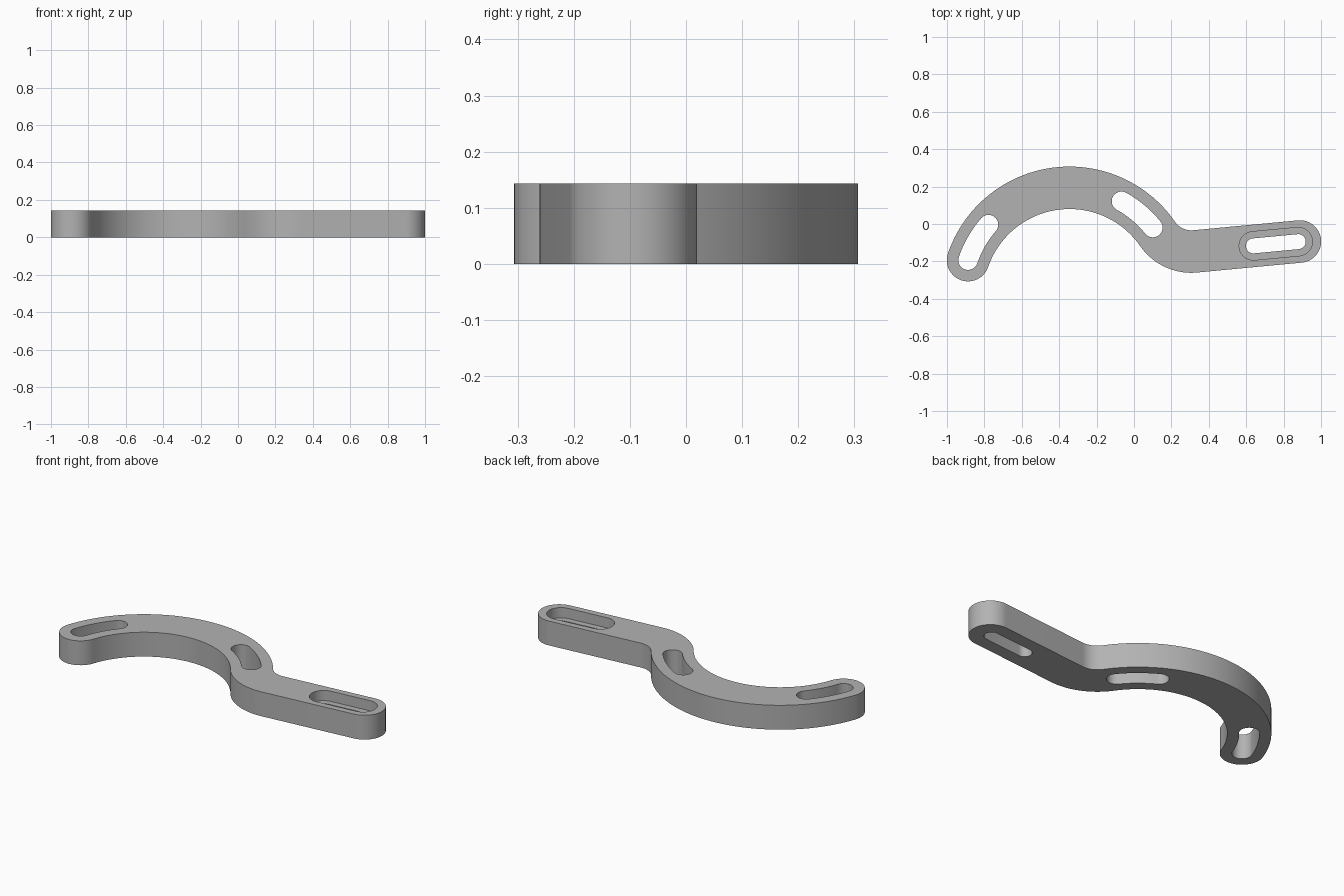
import bpy, bmesh, math
from mathutils import Vector

if "Cube" in bpy.data.objects:
    bpy.data.objects.remove(bpy.data.objects["Cube"])

HEIGHT = 0.143
HALF = 0.1135                      # half width of the arm
C = Vector((-0.345, -0.38))        # centre of the big arc
R = 0.5735                         # centreline radius of the big arc
TIP = Vector((0.887, -0.0935))     # centre of the straight end
SLOPE = math.radians(5.4)
D = Vector((math.cos(SLOPE), math.sin(SLOPE)))
N = Vector((-D.y, D.x))
BEND = 0.22                        # centreline radius of the reverse bend


def polar(c, r, a):
    return c + r * Vector((math.cos(a), math.sin(a)))


def arc(c, r, a0, a1, n):
    return [polar(c, r, a0 + (a1 - a0) * i / n) for i in range(n + 1)]


def prism(name, pts, z0, z1):
    """Extrude a closed outline between two heights."""
    clean = [p for i, p in enumerate(pts) if (p - pts[i - 1]).length > 1e-5]
    bm = bmesh.new()
    face = bm.faces.new([bm.verts.new((p.x, p.y, z0)) for p in clean])
    ext = bmesh.ops.extrude_face_region(bm, geom=[face])
    top = [v for v in ext["geom"] if isinstance(v, bmesh.types.BMVert)]
    bmesh.ops.translate(bm, verts=top, vec=(0, 0, z1 - z0))
    bmesh.ops.recalc_face_normals(bm, faces=bm.faces)
    me = bpy.data.meshes.new(name)
    bm.to_mesh(me)
    bm.free()
    ob = bpy.data.objects.new(name, me)
    bpy.context.collection.objects.link(ob)
    return ob


def arc_slot(a0, a1, r):
    """Slot following the big arc, from angle a0 down to a1."""
    return (arc(C, R + r, a0, a1, 16)
            + arc(polar(C, R, a1), r, a1, a1 - math.pi, 20)
            + arc(C, R - r, a1, a0, 16)
            + arc(polar(C, R, a0), r, a0 + math.pi, a0, 20))


def straight_slot(p, q, r):
    a = math.atan2(q.y - p.y, q.x - p.x)
    return (arc(q, r, a - math.pi / 2, a + math.pi / 2, 24)
            + arc(p, r, a + math.pi / 2, a + 1.5 * math.pi, 24))


# Reverse bend: tangent to both the big arc and the straight end
h = (C - TIP).dot(N)
k = -h + BEND
t = math.sqrt((R + BEND) ** 2 - k ** 2)
F = C + D * t + N * k
join = math.atan2(F.y - C.y, F.x - C.x)
a_join, a_end = join + math.pi, SLOPE + 1.5 * math.pi
left = math.radians(161)

# Arm outline, clockwise from the left end
outline = (arc(C, R + HALF, left, join, 72)
           + arc(F, BEND - HALF, a_join, a_end, 20)
           + arc(TIP, HALF, SLOPE + math.pi / 2, SLOPE - math.pi / 2, 32)
           + arc(F, BEND + HALF, a_end, a_join, 24)
           + arc(C, R - HALF, join, left, 64)
           + arc(polar(C, R, left), HALF, left + math.pi, left, 32))
arm = prism("curved_arm", outline, 0, HEIGHT)

# Through slots and the recess around the straight slot
s0, s1 = TIP - D * 0.25, TIP - D * 0.009
cutters = [
    prism("left_slot_cutter", arc_slot(left, math.radians(139), 0.052), -0.1, 0.3),
    prism("middle_slot_cutter", arc_slot(math.radians(61), math.radians(39), 0.052), -0.1, 0.3),
    prism("end_slot_cutter", straight_slot(s0, s1, 0.04), -0.1, 0.3),
    prism("end_recess_cutter", straight_slot(s0, s1, 0.076), HEIGHT - 0.06, 0.3),
]
bpy.context.view_layer.objects.active = arm
for cutter in cutters:
    mod = arm.modifiers.new("cut", "BOOLEAN")
    mod.operation, mod.solver, mod.object = "DIFFERENCE", "EXACT", cutter
    bpy.ops.object.modifier_apply(modifier=mod.name)
    bpy.data.objects.remove(cutter)

# Colour and shading
grey = bpy.data.materials.new("light_grey")
grey.diffuse_color = (0.45, 0.45, 0.45, 1)
grey.use_nodes = True
grey.node_tree.nodes["Principled BSDF"].inputs["Base Color"].default_value = grey.diffuse_color
arm.data.materials.clear()
arm.data.materials.append(grey)
bpy.ops.object.select_all(action="DESELECT")
arm.select_set(True)
bpy.ops.object.shade_smooth_by_angle(angle=math.radians(30))
